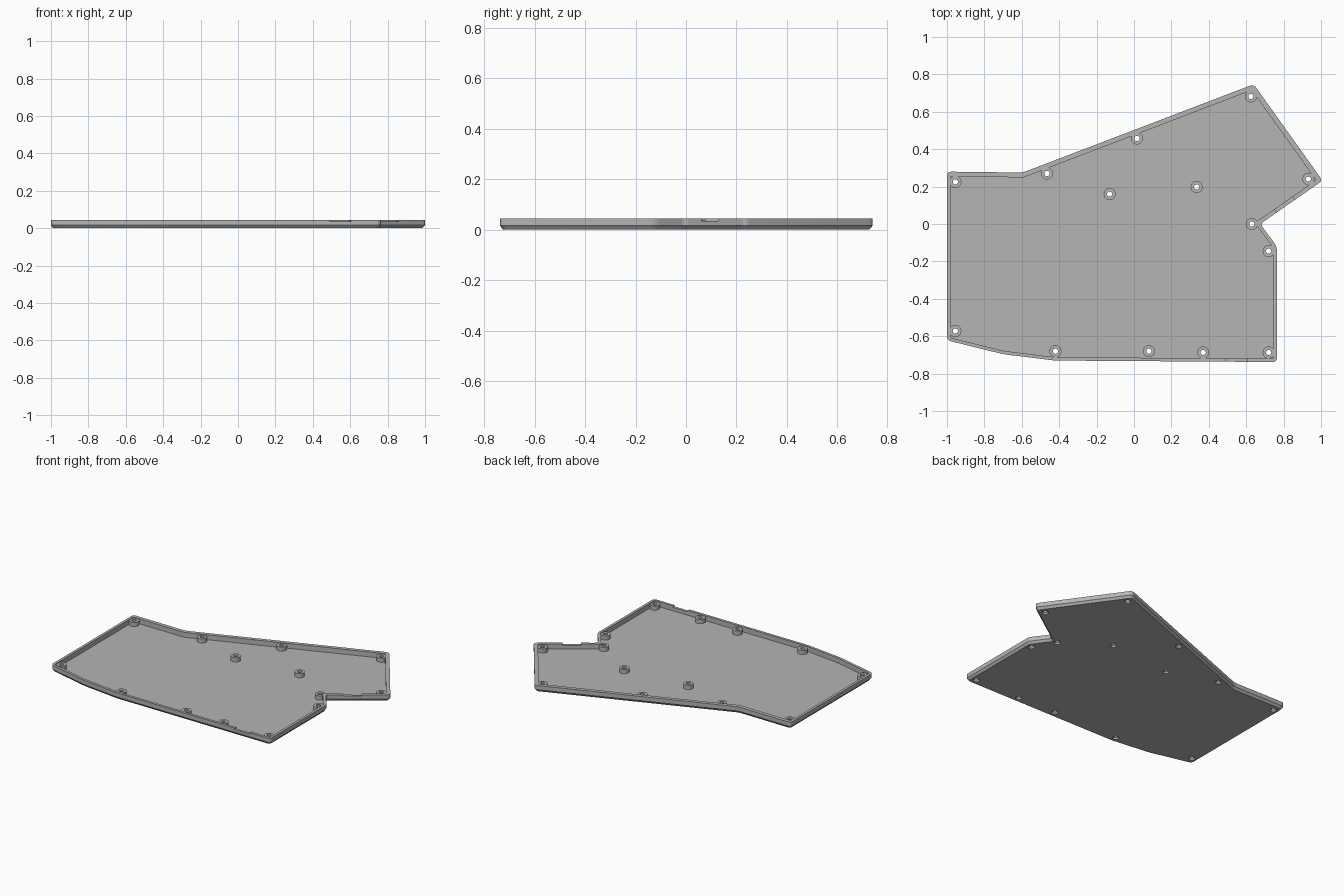
import bpy
import bmesh
import math
from mathutils import Vector, Matrix

cube = bpy.data.objects.get("Cube")
if cube:
    bpy.data.objects.remove(cube, do_unlink=True)

grey = bpy.data.materials.new("matte grey")
grey.use_nodes = True
grey.diffuse_color = (0.46, 0.46, 0.46, 1)
grey.node_tree.nodes["Principled BSDF"].inputs["Base Color"].default_value = grey.diffuse_color

HEIGHT, CHAMFER, FLOOR, BOSS_TOP = 0.045, 0.016, 0.011, 0.04

# Case outline, counter-clockwise: corner x, y and wall thickness of the next edge
OUTLINE = [
    (-1.0, -0.622, 0.018), (-0.70, -0.696, 0.018), (-0.425, -0.73, 0.018),
    (0.764, -0.738, 0.018), (0.764, -0.12, 0.02), (0.675, 0.0, 0.022),
    (1.008, 0.232, 0.027), (0.64, 0.747, 0.026), (-0.595, 0.275, 0.026),
    (-1.0, 0.28, 0.018),
]
CORNERS = [Vector(p[:2]) for p in OUTLINE]
WALLS = [p[2] for p in OUTLINE]

# Screw boss centres
BOSSES = [
    (-0.955, 0.225), (-0.465, 0.27), (0.016, 0.457), (0.625, 0.682),
    (0.932, 0.241), (-0.13, 0.16), (0.335, 0.198), (0.63, 0.0),
    (0.72, -0.145), (0.72, -0.687), (0.37, -0.687), (0.08, -0.68),
    (-0.42, -0.68), (-0.955, -0.572),
]


def inset(points, amounts):
    """Move every edge inwards by its own amount and intersect neighbours."""
    result = []
    for i, p in enumerate(points):
        a = (p - points[i - 1]).normalized()
        b = (points[(i + 1) % len(points)] - p).normalized()
        na, nb = Vector((-a.y, a.x)), Vector((-b.y, b.x))
        pa, pb = p + na * amounts[i - 1], p + nb * amounts[i]
        t = (pb - pa).cross(b) / a.cross(b)
        result.append(pa + a * t)
    return result


def rounded(points, cut, steps=5):
    """Replace each corner with a small curve."""
    result = []
    for i, p in enumerate(points):
        start = p + (points[i - 1] - p).normalized() * cut
        end = p + (points[(i + 1) % len(points)] - p).normalized() * cut
        for k in range(steps + 1):
            t = k / steps
            result.append(start * (1 - t) ** 2 + p * 2 * t * (1 - t) + end * t * t)
    return result


def loft(bm, rings):
    """Skin closed rings of equal length and cap both ends."""
    loops = [[bm.verts.new(v) for v in ring] for ring in rings]
    for low, high in zip(loops, loops[1:]):
        for i in range(len(low)):
            j = (i + 1) % len(low)
            bm.faces.new((low[i], low[j], high[j], high[i]))
    bm.faces.new(loops[0][::-1])
    bm.faces.new(loops[-1])


def turned(bm, centre, profile, sides=28):
    """Add a round solid from (radius, z) pairs."""
    rings = []
    for r, z in profile:
        angles = [2 * math.pi * k / sides for k in range(sides)]
        rings.append([(centre[0] + r * math.cos(a), centre[1] + r * math.sin(a), z)
                      for a in angles])
    loft(bm, rings)


def finish(bm, name):
    bmesh.ops.recalc_face_normals(bm, faces=bm.faces)
    mesh = bpy.data.meshes.new(name)
    bm.to_mesh(mesh)
    bm.free()
    mesh.materials.append(grey)
    obj = bpy.data.objects.new(name, mesh)
    bpy.context.collection.objects.link(obj)
    return obj


def combine(target, other, operation):
    mod = target.modifiers.new(operation.lower(), 'BOOLEAN')
    mod.operation, mod.solver, mod.object = operation, 'EXACT', other
    bpy.context.view_layer.objects.active = target
    bpy.ops.object.modifier_apply(modifier=mod.name)
    bpy.data.objects.remove(other, do_unlink=True)


# Tray: chamfered underside, outer wall, rim, inner wall and floor
outer = rounded(CORNERS, 0.024)
base = rounded(inset(CORNERS, [0.012] * len(CORNERS)), 0.02)
inner = rounded(inset(CORNERS, WALLS), 0.008)
bm = bmesh.new()
loft(bm, [[(p.x, p.y, z) for p in ring] for ring, z in (
    (base, 0), (outer, CHAMFER), (outer, HEIGHT), (inner, HEIGHT), (inner, FLOOR))])
tray = finish(bm, "case_tray")

# Screw bosses standing on the floor
bm = bmesh.new()
for centre in BOSSES:
    turned(bm, centre, [(0.032, FLOOR / 2), (0.032, BOSS_TOP)])
combine(tray, finish(bm, "screw_bosses"), 'UNION')

# Countersunk screw holes and two shallow cable notches in the rim
bm = bmesh.new()
for centre in BOSSES:
    turned(bm, centre, [(0.023, -0.002), (0.014, 0.01), (0.014, 0.06)])
edge = CORNERS[6] - CORNERS[5]
for x, y, width, angle in ((0.547, -0.73, 0.115, 0),
                           (0.807, 0.1, 0.118, math.atan2(edge.y, edge.x))):
    place = Matrix.Translation((x, y, 0.055)) @ Matrix.Rotation(angle, 4, 'Z')
    bmesh.ops.create_cube(bm, size=1, matrix=place @ Matrix.Diagonal((width, 0.08, 0.04, 1)))
combine(tray, finish(bm, "holes_and_notches"), 'DIFFERENCE')

# Smooth the round parts, keep hard edges
bpy.ops.object.select_all(action='DESELECT')
tray.select_set(True)
bpy.context.view_layer.objects.active = tray
bpy.ops.object.shade_smooth_by_angle(angle=math.radians(25))
